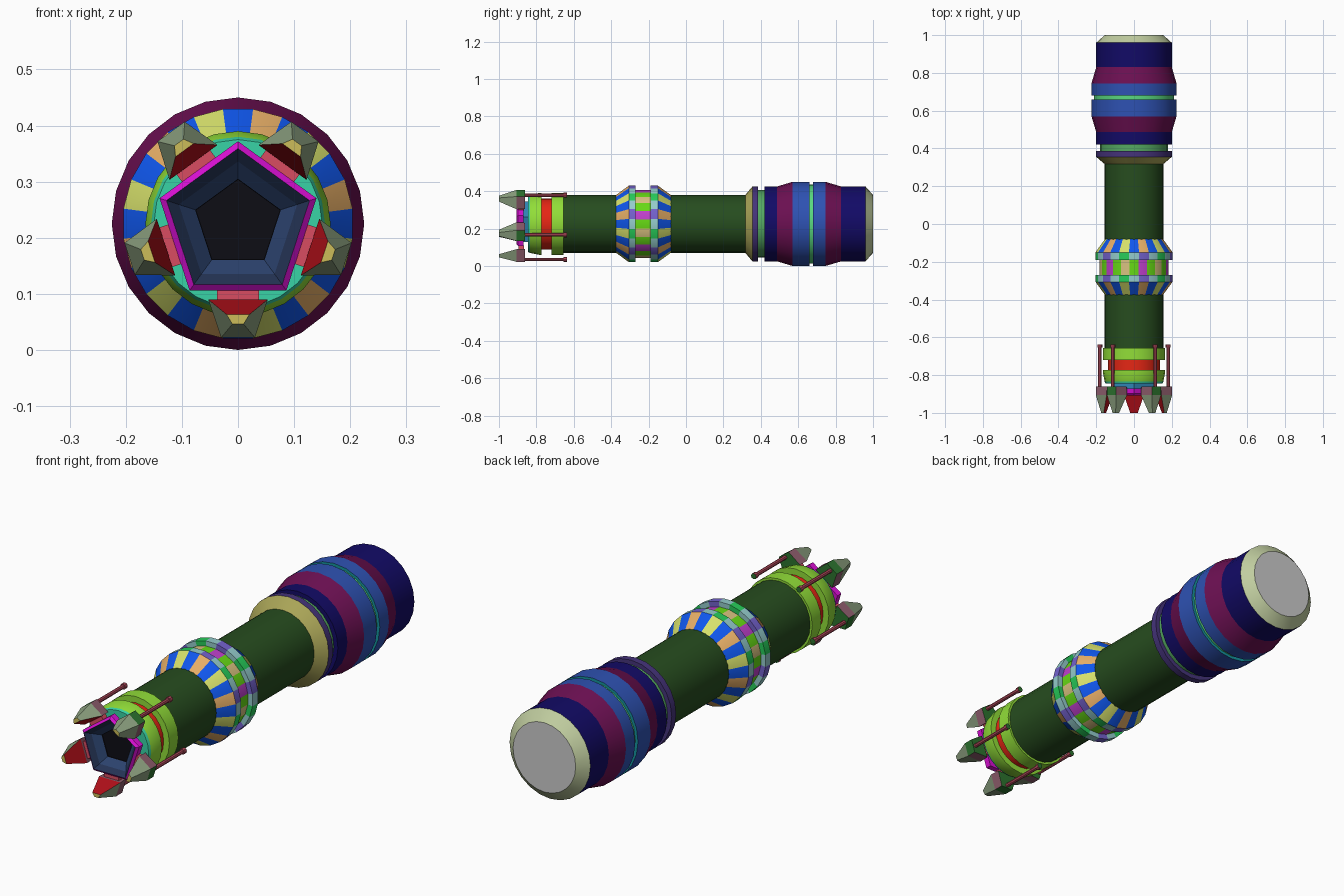
import bpy, bmesh
from math import sin, cos, pi, radians

if "Cube" in bpy.data.objects:
    bpy.data.objects.remove(bpy.data.objects["Cube"])

CZ = 0.225  # height of the long axis
# Colours as seen on screen; mat() converts them to linear values
PALETTE = {
    "navy": (0.07, 0.04, 0.4), "maroon": (0.42, 0.06, 0.32), "blue": (0.18, 0.32, 0.7),
    "teal_line": (0.08, 0.58, 0.62), "mint": (0.35, 0.85, 0.5), "pale": (0.76, 0.81, 0.63),
    "green": (0.33, 0.66, 0.38), "purple": (0.27, 0.2, 0.48), "khaki": (0.68, 0.66, 0.35),
    "forest": (0.15, 0.3, 0.12), "lime": (0.57, 0.87, 0.22), "red": (0.9, 0.15, 0.08),
    "aqua": (0.22, 0.83, 0.65), "magenta": (0.85, 0.06, 0.83), "slate": (0.14, 0.2, 0.33),
    "steel": (0.17, 0.26, 0.43), "black": (0.05, 0.05, 0.08), "sky": (0.2, 0.55, 0.75),
    "azure": (0.06, 0.34, 0.93), "orange": (0.9, 0.68, 0.4), "yellow": (0.84, 0.88, 0.42),
    "ice": (0.58, 0.8, 0.8), "violet": (0.45, 0.38, 0.8), "leaf": (0.15, 0.8, 0.35),
    "grass": (0.4, 0.85, 0.08), "orchid": (0.75, 0.25, 0.8), "tan": (0.85, 0.76, 0.5),
    "sage": (0.55, 0.63, 0.5), "crimson": (0.7, 0.06, 0.1), "gold": (0.8, 0.74, 0.35),
    "moss": (0.17, 0.45, 0.18), "mauve": (0.55, 0.36, 0.42), "salmon": (0.85, 0.3, 0.38),
    "rose": (0.7, 0.29, 0.36),
}


def linear(c):
    return c / 12.92 if c <= 0.04045 else ((c + 0.055) / 1.055) ** 2.4


def mat(key):
    m = bpy.data.materials.get(key) or bpy.data.materials.new(key)
    m.diffuse_color = (*map(linear, PALETTE[key]), 1)
    m.use_nodes = True
    m.node_tree.nodes["Principled BSDF"].inputs["Base Color"].default_value = m.diffuse_color
    return m


def finish(name, bm, face_keys, smooth=None):
    """Turn a bmesh into an object; face_keys maps face -> colour key (None = grey)."""
    me = bpy.data.meshes.new(name)
    keys = sorted({k for k in face_keys.values() if k})
    if None in face_keys.values():
        keys.append(None)
    for k in keys:
        me.materials.append(mat(k) if k else None)
    for f, k in face_keys.items():
        f.material_index = keys.index(k)
    bmesh.ops.recalc_face_normals(bm, faces=bm.faces[:])
    bm.to_mesh(me)
    bm.free()
    ob = bpy.data.objects.new(name, me)
    bpy.context.collection.objects.link(ob)
    if smooth:
        bpy.ops.object.select_all(action='DESELECT')
        ob.select_set(True)
        bpy.context.view_layer.objects.active = ob
        bpy.ops.object.shade_smooth_by_angle(angle=radians(smooth))
    return ob


def lathe(name, profile, colours, n=24, start=0.0, centre=(0, CZ), caps=(None, None), smooth=15.5):
    """Spin (y, radius) points round the long axis; each band has a colour or a cycle of colours."""
    bm, keys = bmesh.new(), {}
    rings = [[bm.verts.new((centre[0] + r * cos(start + 2 * pi * k / n), y,
                            centre[1] + r * sin(start + 2 * pi * k / n))) for k in range(n)]
             for y, r in profile]
    for a, b, c in zip(rings, rings[1:], colours):
        for k in range(n):
            j = (k + 1) % n
            f = bm.faces.new((a[k], a[j], b[j], b[k]))
            keys[f] = c if isinstance(c, str) else c[k % len(c)]
    for ring, c in zip((rings[0], rings[-1]), caps):
        keys[bm.faces.new(ring)] = c
    return finish(name, bm, keys, smooth)


def loft(name, sections, colours, caps, ang):
    """Join four-sided (y, d_in, half_in, d_out, half_out) sections, turned to angle ang.
    colours: (inner, side, outer) for each band."""
    bm, keys, rings = bmesh.new(), {}, []
    for y, di, hi, do, ho in sections:
        rings.append([bm.verts.new((d * cos(ang) - t * sin(ang), y, CZ + d * sin(ang) + t * cos(ang)))
                      for d, t in ((di, -hi), (di, hi), (do, ho), (do, -ho))])
    for a, b, (ci, cs, co) in zip(rings, rings[1:], colours):
        for k, c in enumerate((ci, cs, co, cs)):
            j = (k + 1) % 4
            keys[bm.faces.new((a[k], a[j], b[j], b[k]))] = c
    for ring, c in zip((rings[0], rings[-1]), caps):
        keys[bm.faces.new(ring)] = c
    return finish(name, bm, keys)


# Rear grip with tapered collar, bulge, central groove and end cap
lathe("rear_grip",
      [(0.317, 0.155), (0.355, 0.2), (0.386, 0.2), (0.386, 0.18), (0.42, 0.18), (0.42, 0.2),
       (0.487, 0.2), (0.57, 0.225), (0.66, 0.225), (0.66, 0.212), (0.68, 0.212), (0.68, 0.225),
       (0.745, 0.225), (0.83, 0.2), (0.96, 0.2), (1.0, 0.155)],
      ["khaki", "purple", "purple", "green", "navy", "navy", "maroon", "blue", "teal_line",
       "mint", "teal_line", "blue", "maroon", "navy", "pale"], caps=("khaki", None))

# Main tube
lathe("main_tube", [(-0.66, 0.155), (0.33, 0.155)], ["forest"], caps=("forest", "forest"))

# Patchwork collar: tapered ends, two raised bands and a groove
patch = ["orange", "azure", "yellow", "azure"]
band = ["violet", "ice", "leaf", "ice"]
groove = ["orchid", "grass", "tan", "grass"]
lathe("patchwork_collar",
      [(-0.375, 0.155), (-0.306, 0.206), (-0.27, 0.206), (-0.27, 0.183), (-0.19, 0.183),
       (-0.19, 0.206), (-0.15, 0.206), (-0.08, 0.155)],
      [patch, band, band, groove, band, band, patch], start=radians(7.5),
      caps=("forest", "forest"))

# Front head: two bevelled rings around a groove
lathe("front_head",
      [(-0.845, 0.125), (-0.845, 0.15), (-0.835, 0.155), (-0.785, 0.165), (-0.773, 0.165),
       (-0.773, 0.137), (-0.72, 0.137), (-0.72, 0.165), (-0.656, 0.165), (-0.656, 0.15)],
      ["aqua", "aqua", "lime", "lime", "lime", "red", "lime", "lime", "lime"],
      caps=("aqua", "lime"))

# Five-sided emitter: neck, flange and funnel
lathe("emitter",
      [(-0.84, 0.12), (-0.87, 0.12), (-0.87, 0.147), (-0.897, 0.147), (-0.907, 0.134),
       (-0.885, 0.111), (-0.855, 0.08), (-0.85, 0.079)],
      ["sky", "magenta", "magenta", "magenta", "slate", "steel", "black"],
      n=5, start=pi / 2, caps=("sky", "black"), smooth=None)

# Five claws, each with its bracket and guide rod
for i in range(5):
    a = -pi / 2 + i * 2 * pi / 5
    loft(f"claw_{i + 1}",
         [(-0.86, 0.135, 0.05, 0.203, 0.03), (-0.905, 0.135, 0.053, 0.203, 0.03),
          (-1.0, 0.162, 0.02, 0.179, 0.01)],
         [("mauve", "mauve", "moss"), ("crimson", "sage", "sage")], ("moss", "gold"), a)
    loft(f"claw_bracket_{i + 1}",
         [(-0.865, 0.115, 0.037, 0.15, 0.037), (-0.895, 0.115, 0.037, 0.15, 0.037)],
         [("salmon",) * 3], ("salmon", "salmon"), a)
    lathe(f"guide_rod_{i + 1}",
          [(-0.87, 0.009), (-0.655, 0.009), (-0.655, 0.013), (-0.637, 0.013)],
          ["rose"] * 3, n=8, centre=(0.19 * cos(a), CZ + 0.19 * sin(a)),
          caps=("rose", "moss"), smooth=None)
